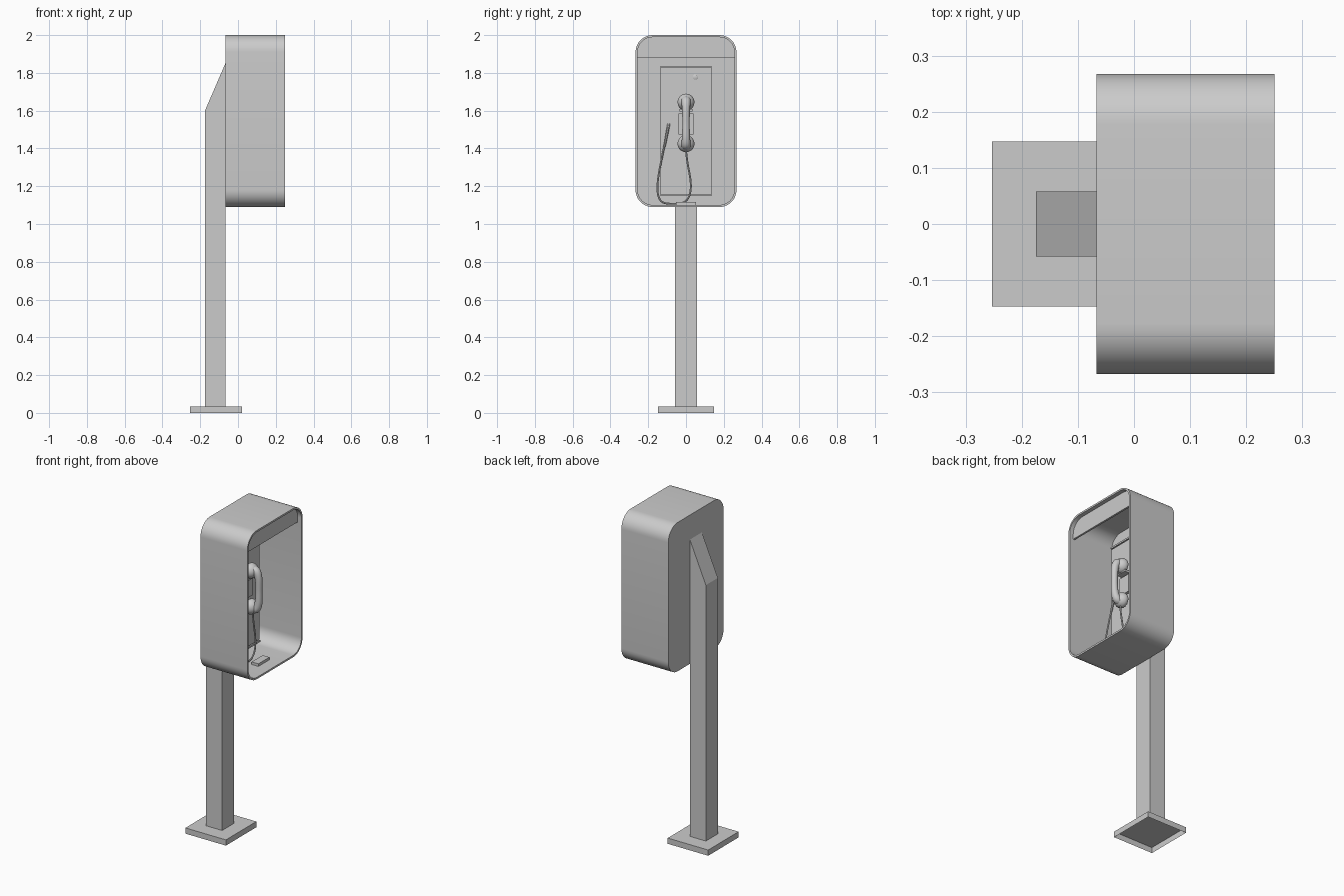
import bpy, bmesh, math
from mathutils import Vector

if "Cube" in bpy.data.objects:
    bpy.data.objects.remove(bpy.data.objects["Cube"])


def finish(name, bm, smooth=False):
    bmesh.ops.recalc_face_normals(bm, faces=bm.faces)
    me = bpy.data.meshes.new(name)
    bm.to_mesh(me)
    bm.free()
    ob = bpy.data.objects.new(name, me)
    bpy.context.collection.objects.link(ob)
    if smooth:
        smooth_object(ob)
    return ob


def smooth_object(ob):
    bpy.ops.object.select_all(action='DESELECT')
    ob.select_set(True)
    bpy.context.view_layer.objects.active = ob
    bpy.ops.object.shade_smooth_by_angle(angle=math.radians(35))


def box(name, lo, hi, open_bottom=False):
    bm = bmesh.new()
    bmesh.ops.create_cube(bm, size=1)
    for v in bm.verts:
        v.co = [(a + b) / 2 + c * (b - a) for a, b, c in zip(lo, hi, v.co)]
    bm.normal_update()
    if open_bottom:
        under = [f for f in bm.faces if f.normal.z < -0.9]
        bmesh.ops.delete(bm, geom=under, context='FACES_ONLY')
    return finish(name, bm)


def loft(name, rings, smooth=False):
    """Join equal-length point rings and cap both ends."""
    bm = bmesh.new()
    loops = [[bm.verts.new(p) for p in ring] for ring in rings]
    for a, b in zip(loops, loops[1:]):
        for i in range(len(a)):
            j = (i + 1) % len(a)
            bm.faces.new((a[i], a[j], b[j], b[i]))
    bm.faces.new(loops[0])
    bm.faces.new(loops[-1])
    return finish(name, bm, smooth)


def rounded(hy, z0, z1, r, seg=10):
    """Rounded rectangle in the y-z plane."""
    pts = []
    for k, (sy, z) in enumerate([(1, z1 - r), (-1, z1 - r), (-1, z0 + r), (1, z0 + r)]):
        for i in range(seg + 1):
            a = math.pi / 2 * (k + i / seg)
            pts.append((sy * (hy - r) + r * math.cos(a), z + r * math.sin(a)))
    return pts


def at_x(x, pts):
    return [(x, y, z) for y, z in pts]


def turned(name, y, z, profile, n=20):
    """Stack of circles along x, from (x, radius) pairs."""
    rings = [[(x, y + r * math.cos(math.tau * i / n), z + r * math.sin(math.tau * i / n))
              for i in range(n)] for x, r in profile]
    return loft(name, rings, True)


def tube(name, pts, radii, sides=3, res=6):
    cu = bpy.data.curves.new(name, 'CURVE')
    cu.dimensions = '3D'
    cu.bevel_depth = 1.0
    cu.bevel_resolution = sides
    cu.use_fill_caps = True
    sp = cu.splines.new('NURBS')
    sp.points.add(len(pts) - 1)
    for p, co, r in zip(sp.points, pts, radii):
        p.co = (*co, 1)
        p.radius = r
    sp.use_endpoint_u = True
    sp.order_u = 4
    sp.resolution_u = res
    ob = bpy.data.objects.new(name, cu)
    bpy.context.collection.objects.link(ob)
    bpy.ops.object.select_all(action='DESELECT')
    ob.select_set(True)
    bpy.context.view_layer.objects.active = ob
    bpy.ops.object.convert(target='MESH')
    smooth_object(bpy.context.view_layer.objects.active)


# Ground plate (open underneath) and post with slanted top
box("base_plate", (-0.253, -0.147, 0), (0.021, 0.147, 0.035), open_bottom=True)
side = [(-0.175, 0.035), (-0.067, 0.035), (-0.067, 1.85), (-0.175, 1.6)]
loft("post", [[(x, y, z) for x, z in side] for y in (-0.058, 0.058)])

# Open-fronted hood with rounded corners
outer = rounded(0.267, 1.09, 2.0, 0.09)
inner = rounded(0.256, 1.101, 1.989, 0.079)
loft("hood", [at_x(-0.067, outer), at_x(0.25, outer), at_x(0.25, inner), at_x(-0.052, inner)], True)

# Header panel fitted to the top of the opening
top = [(y, z) for y, z in inner if z > 1.9] + [(-0.256, 1.88), (0.256, 1.88)]
loft("header_panel", [at_x(0.213, top), at_x(0.225, top)])

# Telephone body, faceplate and edge strips
box("phone_body", (-0.052, -0.136, 1.148), (0.048, 0.136, 1.836))
box("phone_faceplate", (0.048, -0.129, 1.163), (0.054, 0.129, 1.820))
for label, z in (("lower", 1.148), ("upper", 1.826)):
    box(label + "_strip", (0.048, -0.136, z), (0.056, 0.136, z + 0.010))

# Coin slot and return lever
turned("coin_knob", 0.050, 1.778, [(0.054, 0.014), (0.062, 0.014), (0.064, 0.011)])
box("coin_lever", (0.054, 0.060, 1.774), (0.061, 0.100, 1.782))

# Cradle and hook
box("cradle", (0.054, -0.040, 1.475), (0.072, 0.040, 1.585))
box("hook", (0.054, -0.034, 1.596), (0.095, 0.034, 1.609))

# Handset: two cups and a bowed grip
cup = [(0.070, 0.030), (0.074, 0.040), (0.084, 0.045), (0.096, 0.045),
       (0.112, 0.038), (0.124, 0.026), (0.130, 0.010)]
for label, z in (("earpiece", 1.645), ("mouthpiece", 1.425)):
    turned(label, 0, z, cup)
grip = [(0.098, 1.650), (0.120, 1.660), (0.139, 1.630), (0.142, 1.575), (0.142, 1.535),
        (0.142, 1.495), (0.139, 1.440), (0.120, 1.410), (0.098, 1.420)]
tube("handset_grip", [(x, 0, z) for x, z in grip],
     [0.026, 0.026, 0.022, 0.020, 0.019, 0.020, 0.022, 0.026, 0.026], sides=4)

# Hanging cord and its stiff upper sleeve
cord = [(0.10, 0, 1.39), (0.10, 0.006, 1.32), (0.10, 0.028, 1.24), (0.10, 0.026, 1.15),
        (0.10, -0.01, 1.107), (0.10, -0.07, 1.107), (0.095, -0.135, 1.108),
        (0.085, -0.156, 1.17), (0.08, -0.146, 1.27), (0.07, -0.118, 1.40), (0.062, -0.095, 1.50)]
tube("cord", cord, [0.005] * len(cord), sides=2)
tube("cord_sleeve", [(0.07, -0.114, 1.41), (0.066, -0.104, 1.46), (0.062, -0.095, 1.51), (0.054, -0.091, 1.53)],
     [0.006, 0.007, 0.008, 0.008], sides=2)

# Small bar on the hood floor
box("floor_bar", (0.130, -0.053, 1.100), (0.175, 0.053, 1.117))
